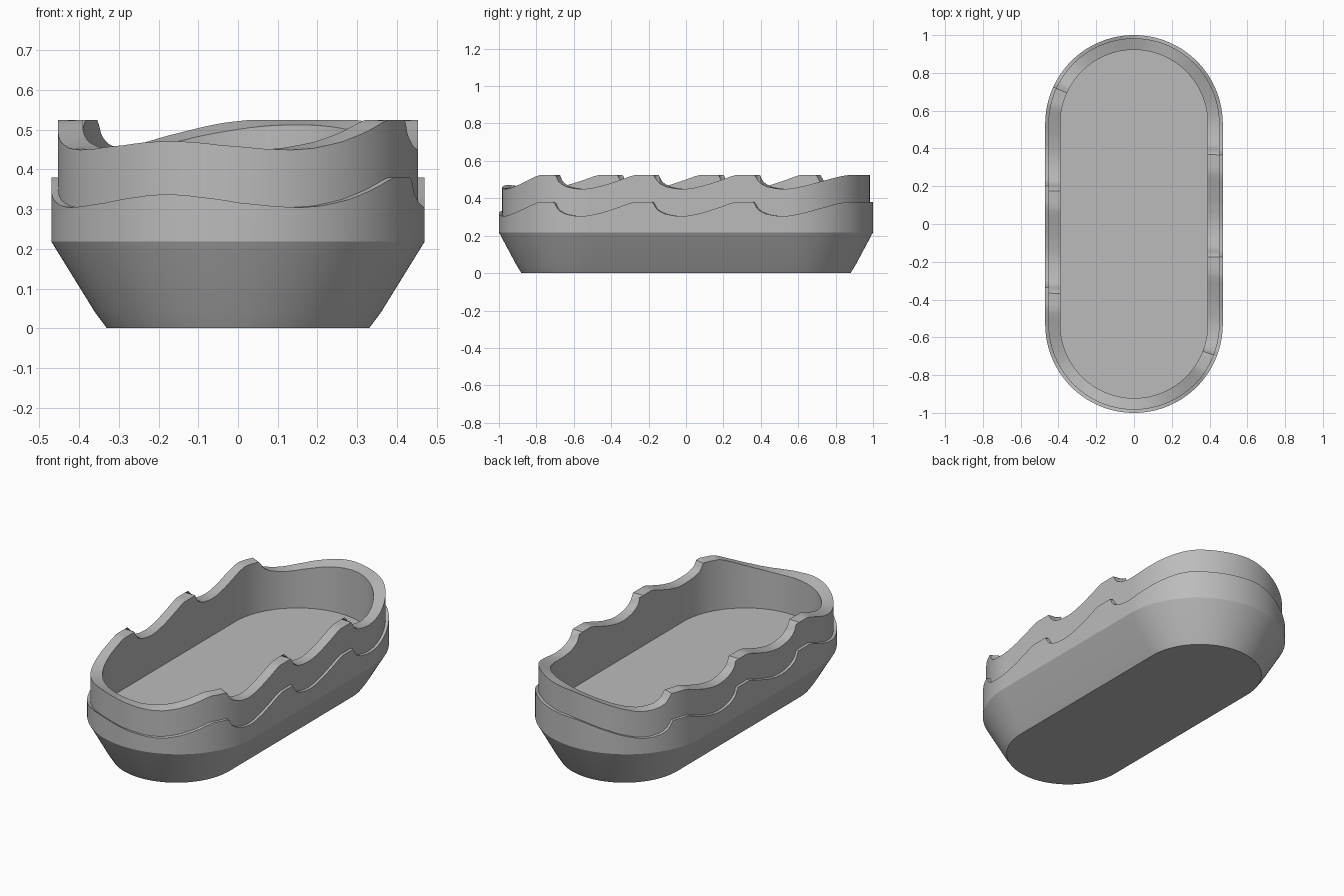
import bpy
import bmesh
from math import pi, sin, cos, radians

cube = bpy.data.objects.get("Cube")
if cube:
    bpy.data.objects.remove(cube, do_unlink=True)

STEPS = 110      # samples along each straight side and each rounded end
PERIOD = 0.54    # wave length of the rim
SKEW = 0.41      # the waves run diagonally across the tray
LEDGE_DROP = 0.145
FLOOR_Z = 0.24

# One scallop of the rim: quick drop, hollow, slow rise, flat crest
SCALLOP = [(0, 0.525), (0.007, 0.505), (0.018, 0.488), (0.035, 0.475),
           (0.065, 0.461), (0.11, 0.452), (0.155, 0.449), (0.2, 0.453),
           (0.27, 0.469), (0.35, 0.495), (0.41, 0.517), (0.44, 0.525),
           (PERIOD, 0.525)]


def rim_height(x, y):
    u = (y + SKEW * x - 0.016) % PERIOD
    for (a, za), (b, zb) in zip(SCALLOP, SCALLOP[1:]):
        if u <= b:
            return za + (zb - za) * (u - a) / (b - a)
    return SCALLOP[-1][1]


def ledge_height(x, y):
    return rim_height(x, y) - LEDGE_DROP


def level(z):
    return lambda x, y: z


def stadium(width, length):
    """Counter-clockwise outline with straight sides and round ends."""
    straight = length - width
    half = []
    for i in range(STEPS):
        half.append((width, straight * (2 * i / STEPS - 1)))
    for i in range(STEPS):
        a = pi * i / STEPS
        half.append((width * cos(a), straight + width * sin(a)))
    return half + [(-x, -y) for x, y in half]


# Wall section from the underside, over the rim, down to the floor
SECTION = [
    (0.33, 0.88, level(0)),
    (0.36, 0.905, level(0.04)),
    (0.47, 1.0, level(0.218)),
    (0.47, 1.0, ledge_height),
    (0.453, 0.983, ledge_height),
    (0.453, 0.983, rim_height),
    (0.39, 0.922, rim_height),
    (0.39, 0.922, level(FLOOR_Z)),
]

bm = bmesh.new()
rings = []
for width, length, height in SECTION:
    rings.append([bm.verts.new((x, y, height(x, y)))
                  for x, y in stadium(width, length)])
for low, high in zip(rings, rings[1:]):
    for i in range(len(low)):
        j = (i + 1) % len(low)
        bm.faces.new((low[i], low[j], high[j], high[i]))

# Underside and inner floor
bm.faces.new(rings[0][::-1])
bm.faces.new(rings[-1])

mesh = bpy.data.meshes.new("scalloped_tray")
bm.to_mesh(mesh)
bm.free()
tray = bpy.data.objects.new("scalloped_tray", mesh)
bpy.context.scene.collection.objects.link(tray)

# Plain grey finish
grey = bpy.data.materials.new("plain_grey")
grey.use_nodes = True
colour = (0.5, 0.5, 0.5, 1)
grey.diffuse_color = colour
grey.node_tree.nodes["Principled BSDF"].inputs["Base Color"].default_value = colour
mesh.materials.append(grey)

bpy.ops.object.select_all(action="DESELECT")
tray.select_set(True)
bpy.context.view_layer.objects.active = tray
bpy.ops.object.shade_smooth_by_angle(angle=radians(25))
